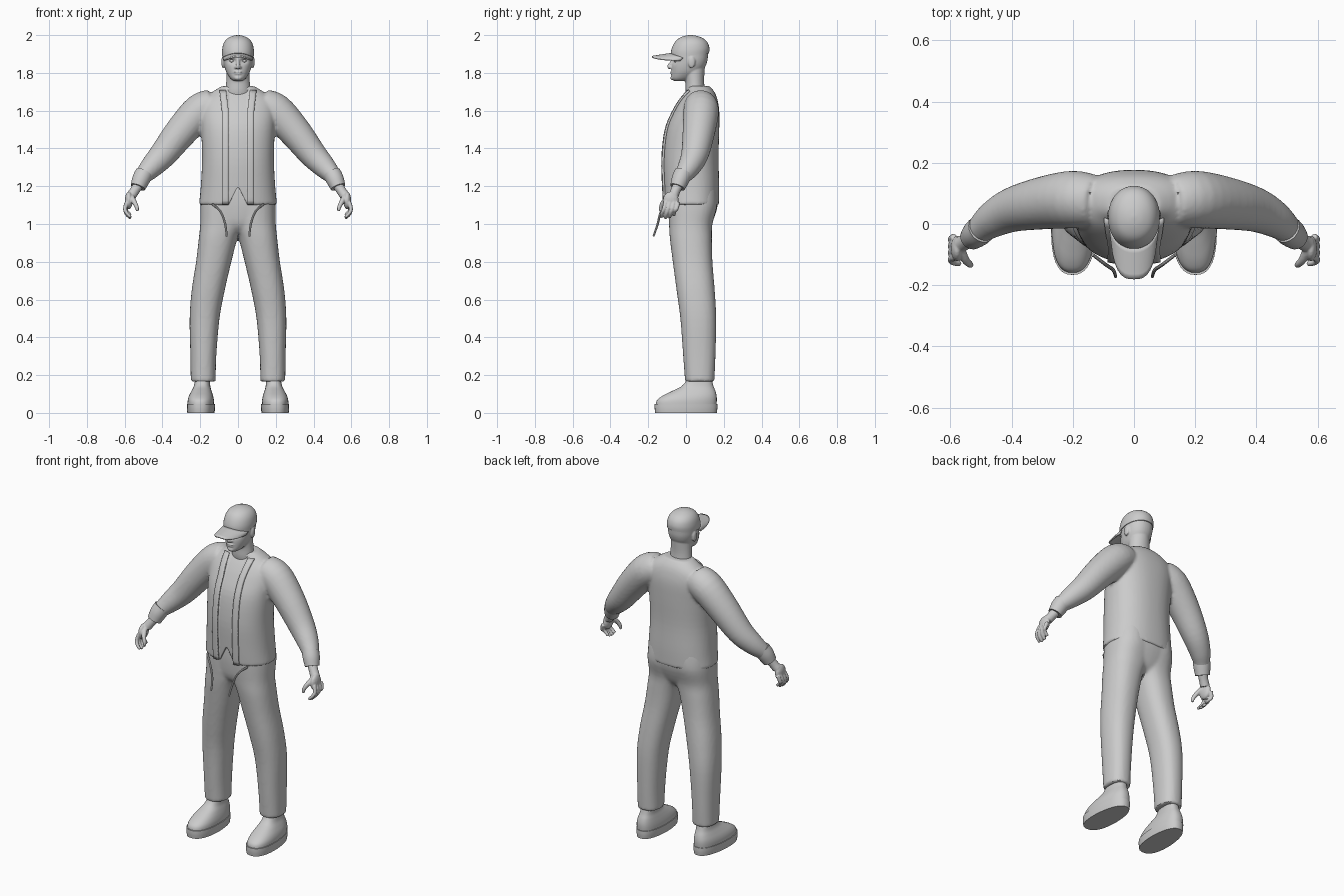
import bpy, bmesh, math
from mathutils import Vector, Matrix
from mathutils.bvhtree import BVHTree

if "Cube" in bpy.data.objects:
    bpy.data.objects.remove(bpy.data.objects["Cube"])


def spline(st, steps):
    """Catmull-Rom interpolation through tuples of values"""
    out, n = [], len(st)
    for i in range(n - 1):
        p0, p1, p2, p3 = st[max(i - 1, 0)], st[i], st[i + 1], st[min(i + 2, n - 1)]
        for k in range(steps):
            t = k / steps
            out.append([0.5 * (2 * b + (c - a) * t + (2 * a - 5 * b + 4 * c - d) * t * t
                               + (3 * b - a - 3 * c + d) * t ** 3)
                        for a, b, c, d in zip(p0, p1, p2, p3)])
    out.append(list(st[-1]))
    return out


def skin(bm, rings):
    vs = [[bm.verts.new(p) for p in r] for r in rings]
    n = len(vs[0])
    for a, b in zip(vs, vs[1:]):
        for i in range(n):
            bm.faces.new((a[i], a[(i + 1) % n], b[(i + 1) % n], b[i]))
    bm.faces.new(vs[0][::-1])
    bm.faces.new(vs[-1])


def loft(bm, st, e=2.0, n=40, steps=4):
    """Stack of horizontal super-ellipses: (z, x0, x1, y0, y1)"""
    rings = []
    for z, x0, x1, y0, y1 in spline(st, steps):
        ring = []
        for i in range(n):
            c, s = math.cos(2 * math.pi * i / n), math.sin(2 * math.pi * i / n)
            c, s = (math.copysign(abs(v) ** (2 / e), v) for v in (c, s))
            ring.append(((x0 + x1) / 2 + c * (x1 - x0) / 2, (y0 + y1) / 2 + s * (y1 - y0) / 2, z))
        rings.append(ring)
    skin(bm, rings)


def tube(bm, st, n=16, steps=4):
    """Round tube along (x, y, z, radius)"""
    pts = spline(st, steps)
    rings = []
    for i, p in enumerate(pts):
        t = (Vector(pts[min(i + 1, len(pts) - 1)][:3]) - Vector(pts[max(i - 1, 0)][:3])).normalized()
        a = t.cross(Vector((0.05, 1, 0))).normalized()
        b = t.cross(a)
        rings.append([Vector(p[:3]) + (a * math.cos(2 * math.pi * k / n) + b * math.sin(2 * math.pi * k / n)) * p[3]
                      for k in range(n)])
    skin(bm, rings)


def ball(bm, c, r):
    bmesh.ops.create_uvsphere(bm, u_segments=16, v_segments=10, radius=1,
                              matrix=Matrix.Translation(c) @ Matrix.Diagonal((*r, 1)))


def finish(name, bm, mirror=False, voxel=0, smooth=3, angle=40):
    if mirror:
        geo = bmesh.ops.duplicate(bm, geom=bm.verts[:] + bm.edges[:] + bm.faces[:])["geom"]
        for v in geo:
            if isinstance(v, bmesh.types.BMVert):
                v.co.x *= -1
    bmesh.ops.recalc_face_normals(bm, faces=bm.faces[:])
    me = bpy.data.meshes.new(name)
    bm.to_mesh(me)
    bm.free()
    ob = bpy.data.objects.new(name, me)
    bpy.context.collection.objects.link(ob)
    if voxel:
        m = ob.modifiers.new("fuse", "REMESH")
        m.mode, m.voxel_size = "VOXEL", voxel
        m = ob.modifiers.new("relax", "SMOOTH")
        m.iterations = smooth
        ev = ob.evaluated_get(bpy.context.evaluated_depsgraph_get())
        ob.data = bpy.data.meshes.new_from_object(ev)
        ob.modifiers.clear()
    bpy.ops.object.select_all(action="DESELECT")
    ob.select_set(True)
    bpy.context.view_layer.objects.active = ob
    bpy.ops.object.shade_smooth_by_angle(angle=math.radians(angle))
    return ob


def sym(rows):
    return [(z, -w, w, f, b) for z, w, f, b in rows]


# Jacket: torso and sleeves fused
bm = bmesh.new()
loft(bm, sym([(1.10, .207, -.115, .175), (1.2, .197, -.122, .176), (1.35, .19, -.126, .172),
              (1.5, .195, -.108, .176), (1.6, .2, -.066, .176), (1.66, .185, -.03, .166),
              (1.70, .135, 0, .15), (1.73, .085, .012, .125)]), e=2.3, n=56)
arm = [(.13, .075, 1.63, .085), (.2, .08, 1.597, .094), (.3, .068, 1.49, .086), (.395, .047, 1.37, .073),
       (.46, .015, 1.30, .06), (.505, -.02, 1.25, .045), (.525, -.04, 1.21, .038)]
for s in (1, -1):
    tube(bm, [(s * x, y, z, r) for x, y, z, r in arm], n=28)
jacket = finish("jacket", bm, voxel=.009, smooth=4)

# Recessed open front with a notch at the hem
for v in jacket.data.vertices:
    x, y, z = v.co
    if y < .03 and abs(x) < .055 and z < 1.71:
        v.co.y += .01
    if y < -.07 and abs(x) < .05:
        v.co.z = max(z, 1.1 + .1 * (1 - abs(x) / .05))

# Front bands of the jacket, draped on its surface
tree = BVHTree.FromPolygons([v.co for v in jacket.data.vertices], [p.vertices[:] for p in jacket.data.polygons])
bm = bmesh.new()
prev = None
for i in range(31):
    z = 1.705 - .6 * i / 30
    shift = .012 * max(0, (z - 1.6) / .1)
    row = []
    for k in range(4):
        x = .05 + shift + .035 * k / 3
        hit = tree.ray_cast(Vector((x + .004 * (3 - k), -1, z)), Vector((0, 1, 0)))[0]
        row.append(bm.verts.new((x, (hit.y if hit else -.1) - .005, z)))
    if prev:
        for k in range(3):
            bm.faces.new((prev[k], prev[k + 1], row[k + 1], row[k]))
    prev = row
bands = finish("jacket_front_bands", bm, mirror=True)
m = bands.modifiers.new("thickness", "SOLIDIFY")
m.thickness, m.offset = .01, 0

# Cuffs
bm = bmesh.new()
tube(bm, [(.497, -.015, 1.268, .048), (.514, -.03, 1.235, .047), (.53, -.045, 1.195, .04)], n=24)
finish("cuffs", bm, mirror=True)

# Hands: palm, curled fingers and thumb fused
bm = bmesh.new()
tube(bm, [(.525, -.04, 1.21, .028), (.548, -.056, 1.175, .026), (.565, -.066, 1.15, .027)])
ball(bm, (.578, -.08, 1.125), (.021, .042, .047))
for i in range(4):
    y, d = -.116 + .022 * i, (.006, 0, .004, .016)[i]
    tube(bm, [(.588, y + .008, 1.115, .0115), (.598, y, 1.082, .011), (.59, y - .01, 1.053 + d, .0098),
              (.568, y - .014, 1.03 + d, .0085)], n=10)
tube(bm, [(.566, -.085, 1.145, .016), (.55, -.118, 1.118, .0135), (.536, -.132, 1.09, .011),
          (.532, -.135, 1.068, .008)], n=10)
finish("hands", bm, mirror=True, voxel=.004, smooth=2, angle=80)

# Trousers
bm = bmesh.new()
leg = [(.165, .118, .25, -.005, .15), (.3, .115, .252, -.015, .156), (.5, .098, .256, -.03, .16),
       (.65, .07, .245, -.05, .152), (.8, .035, .222, -.07, .14), (.92, .004, .208, -.085, .137),
       (1.0, -.03, .2, -.09, .14), (1.1, -.05, .198, -.095, .165), (1.2, -.05, .185, -.095, .16)]
for s in (1, -1):
    loft(bm, [(z, *sorted((s * a, s * b)), f, k) for z, a, b, f, k in leg], e=2.3)
loft(bm, sym([(.955, .05, -.05, .1), (1.0, .15, -.085, .135), (1.1, .198, -.098, .168),
              (1.2, .185, -.097, .162)]), e=2.3)
finish("trousers", bm, voxel=.01, smooth=4)

# Drawstrings
bm = bmesh.new()
tube(bm, [(.135, -.1, 1.105, .006), (.092, -.133, 1.065, .006), (.068, -.15, 1.0, .006), (.06, -.172, .935, .005)], n=8)
finish("drawstrings", bm, mirror=True)

# Shoes: upper and slightly wider sole, narrower at the heel
for name, st in (("shoe_uppers", [(.03, .126, .266, -.16, .16), (.065, .127, .266, -.155, .163),
                                  (.09, .132, .26, -.125, .162), (.115, .14, .248, -.075, .156),
                                  (.14, .148, .236, -.025, .146), (.17, .15, .23, .0, .138),
                                  (.2, .15, .228, .005, .13)]),
                 ("shoe_soles", [(0, .124, .268, -.163, .163), (.025, .122, .27, -.166, .166),
                                 (.048, .122, .27, -.166, .166)])):
    bm = bmesh.new()
    loft(bm, st, e=2.5)
    for v in bm.verts:
        cx = .196 - .1 * v.co.y * 0.3
        v.co.x = cx + (v.co.x - .196) * (1 - .9 * max(0, v.co.y) * max(0, 1 - v.co.z / .15))
    finish(name, bm, mirror=True)

# Head: skull, neck, nose, lips, brow and ears fused
bm = bmesh.new()
loft(bm, sym([(1.757, .022, -.062, -.015), (1.77, .04, -.076, .03), (1.80, .06, -.077, .075), (1.83, .071, -.077, .1),
              (1.86, .077, -.073, .112), (1.89, .079, -.074, .116), (1.93, .077, -.07, .114),
              (1.97, .055, -.04, .085)]), e=2.2)
loft(bm, sym([(1.64, .075, .01, .12), (1.7, .067, -.003, .102), (1.76, .062, -.005, .096), (1.83, .06, -.02, .1)]))
tube(bm, [(0, -.068, 1.875, .008), (0, -.079, 1.855, .009), (0, -.089, 1.835, .011), (0, -.083, 1.825, .01)], n=10)
ball(bm, (0, -.077, 1.805), (.024, .007, .004))
ball(bm, (0, -.076, 1.796), (.02, .007, .005))
ball(bm, (0, -.07, 1.773), (.02, .012, .012))
for s in (1, -1):
    ball(bm, (s * .011, -.08, 1.829), (.008, .01, .007))
    ball(bm, (s * .03, -.066, 1.881), (.024, .01, .006))
    ball(bm, (s * .079, .03, 1.857), (.009, .019, .032))
head = finish("head", bm, voxel=.0045, smooth=2, angle=80)

# Eye sockets and eyes
bm = bmesh.new()
for s in (1, -1):
    c = Vector((s * .032, -.07, 1.863))
    for v in head.data.vertices:
        if v.co.y < -.02:
            d = ((v.co.x - c.x) / .022) ** 2 + ((v.co.z - c.z) / .012) ** 2
            v.co.y += .011 * math.exp(-d)
    ball(bm, (c.x, -.052, c.z), (.013, .012, .008))
finish("eyes", bm)

# Cap crown, tilted up towards the back
bm = bmesh.new()
loft(bm, sym([(1.888, .084, -.08, .122), (1.92, .084, -.08, .124), (1.955, .076, -.066, .114),
              (1.98, .058, -.044, .092), (1.995, .03, -.01, .058), (2.0, .004, .02, .028)]), e=2.1)
for v in bm.verts:
    v.co.z += .13 * v.co.y * max(0, (2 - v.co.z) / .112)
finish("cap_crown", bm)

# Cap bill, drooping at its sides
bm = bmesh.new()
bill = []
for i in range(17):
    u = math.sin(math.pi / 2 * (i / 8 - 1))
    root = .022 - .1 * math.sqrt(max(0, 1 - (u * .93) ** 2))
    tip = -.03 - .15 * max(0, 1 - abs(u) ** 3) ** .5
    bill.append([bm.verts.new((u * (.078 - .006 * k / 6), root + (min(tip, root) - root) * k / 6,
                               1.902 - .022 * u * u - .016 * k / 6)) for k in range(7)])
for a, b in zip(bill, bill[1:]):
    for k in range(6):
        bm.faces.new((a[k], a[k + 1], b[k + 1], b[k]))
ob = finish("cap_bill", bm)
m = ob.modifiers.new("thickness", "SOLIDIFY")
m.thickness, m.offset = .008, 0
